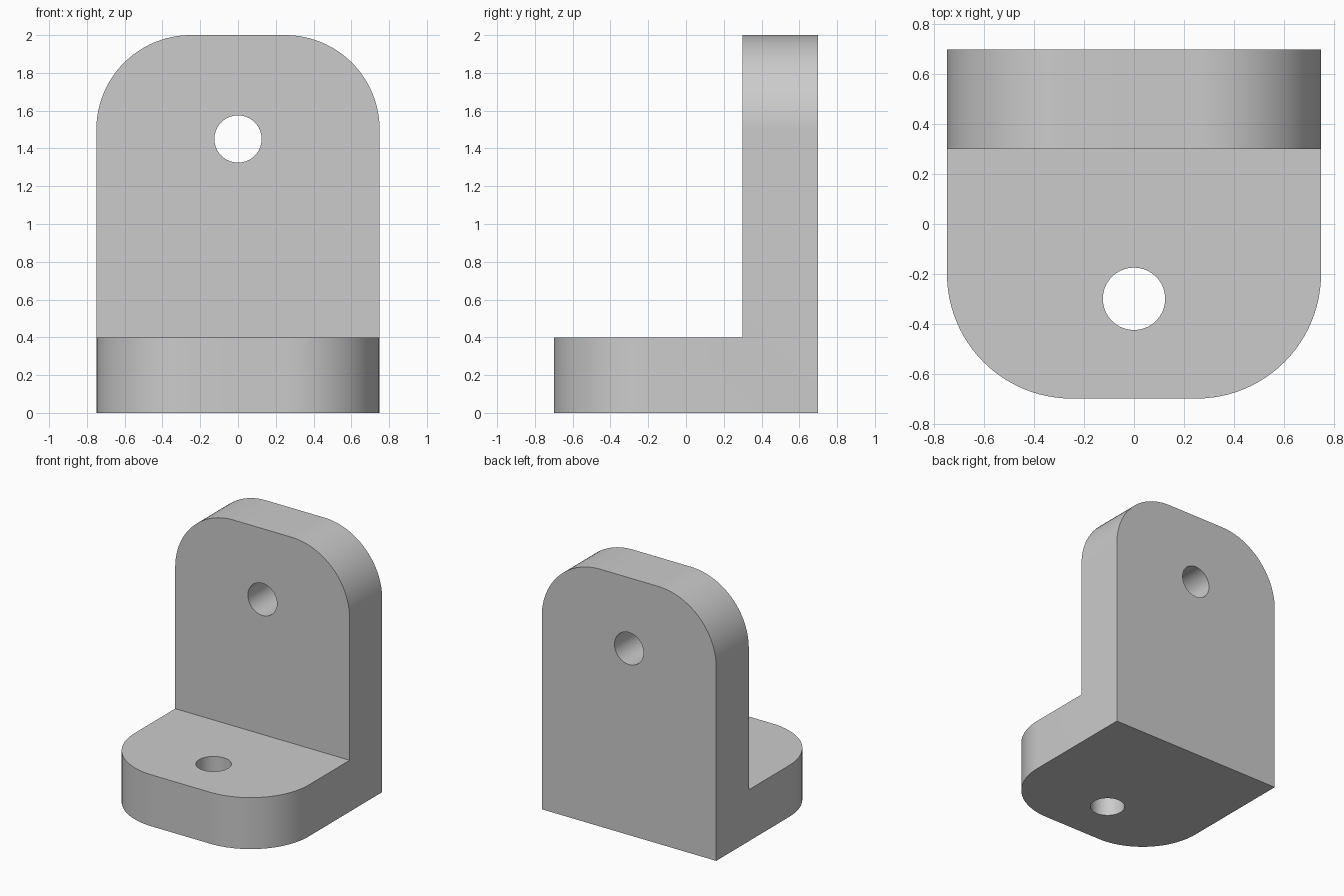
import bpy, bmesh, math

if "Cube" in bpy.data.objects:
    bpy.data.objects.remove(bpy.data.objects["Cube"], do_unlink=True)

HALF_WIDTH, DEPTH, HEIGHT, THICK = 0.75, 0.7, 2.0, 0.4
CORNER_RADIUS, HOLE_RADIUS = 0.5, 0.125

grey = bpy.data.materials.new("plain_grey")
grey.use_nodes = True
colour = (0.6, 0.6, 0.6, 1)
grey.diffuse_color = colour
grey.node_tree.nodes["Principled BSDF"].inputs["Base Color"].default_value = colour

# L-shaped side profile, extruded across the width
inner = DEPTH - THICK
profile = [(-DEPTH, 0), (DEPTH, 0), (DEPTH, HEIGHT),
           (inner, HEIGHT), (inner, THICK), (-DEPTH, THICK)]
bm = bmesh.new()
side = bm.faces.new([bm.verts.new((-HALF_WIDTH, y, z)) for y, z in profile])
extruded = bmesh.ops.extrude_face_region(bm, geom=[side])["geom"]
bmesh.ops.translate(bm, vec=(2 * HALF_WIDTH, 0, 0),
                    verts=[g for g in extruded if isinstance(g, bmesh.types.BMVert)])
bmesh.ops.recalc_face_normals(bm, faces=bm.faces)


# Round the free corners of both plates
def is_free_corner(edge):
    a, b = (v.co for v in edge.verts)
    if abs(a.x - b.x) > 0.01:
        return False
    at_front = max(a.y, b.y) < -DEPTH + 0.01
    at_top = min(a.z, b.z) > HEIGHT - 0.01
    return at_front or at_top


bmesh.ops.bevel(bm, geom=[e for e in bm.edges if is_free_corner(e)],
                offset=CORNER_RADIUS, segments=24, profile=0.5, affect='EDGES')
mesh = bpy.data.meshes.new("angle_bracket")
bm.to_mesh(mesh)
bm.free()
bracket = bpy.data.objects.new("angle_bracket", mesh)
bpy.context.collection.objects.link(bracket)
mesh.materials.append(grey)


# Bolt holes through each plate
def drill(name, location, tilt):
    bpy.ops.mesh.primitive_cylinder_add(vertices=64, radius=HOLE_RADIUS, depth=2 * THICK,
                                        location=location, rotation=(tilt, 0, 0))
    cutter = bpy.context.object
    cutter.name = name
    cutter.hide_render = True
    cutter.data.materials.append(grey)
    bpy.ops.object.select_all(action='DESELECT')
    bracket.select_set(True)
    bpy.context.view_layer.objects.active = bracket
    cut = bracket.modifiers.new(name, 'BOOLEAN')
    cut.operation, cut.solver, cut.object = 'DIFFERENCE', 'EXACT', cutter
    bpy.ops.object.modifier_apply(modifier=name)
    bpy.data.objects.remove(cutter, do_unlink=True)


drill("wall_hole", (0, DEPTH - THICK / 2, 1.45), math.pi / 2)
drill("base_hole", (0, -0.3, THICK / 2), 0)

bpy.ops.object.shade_smooth_by_angle(angle=math.radians(30))
